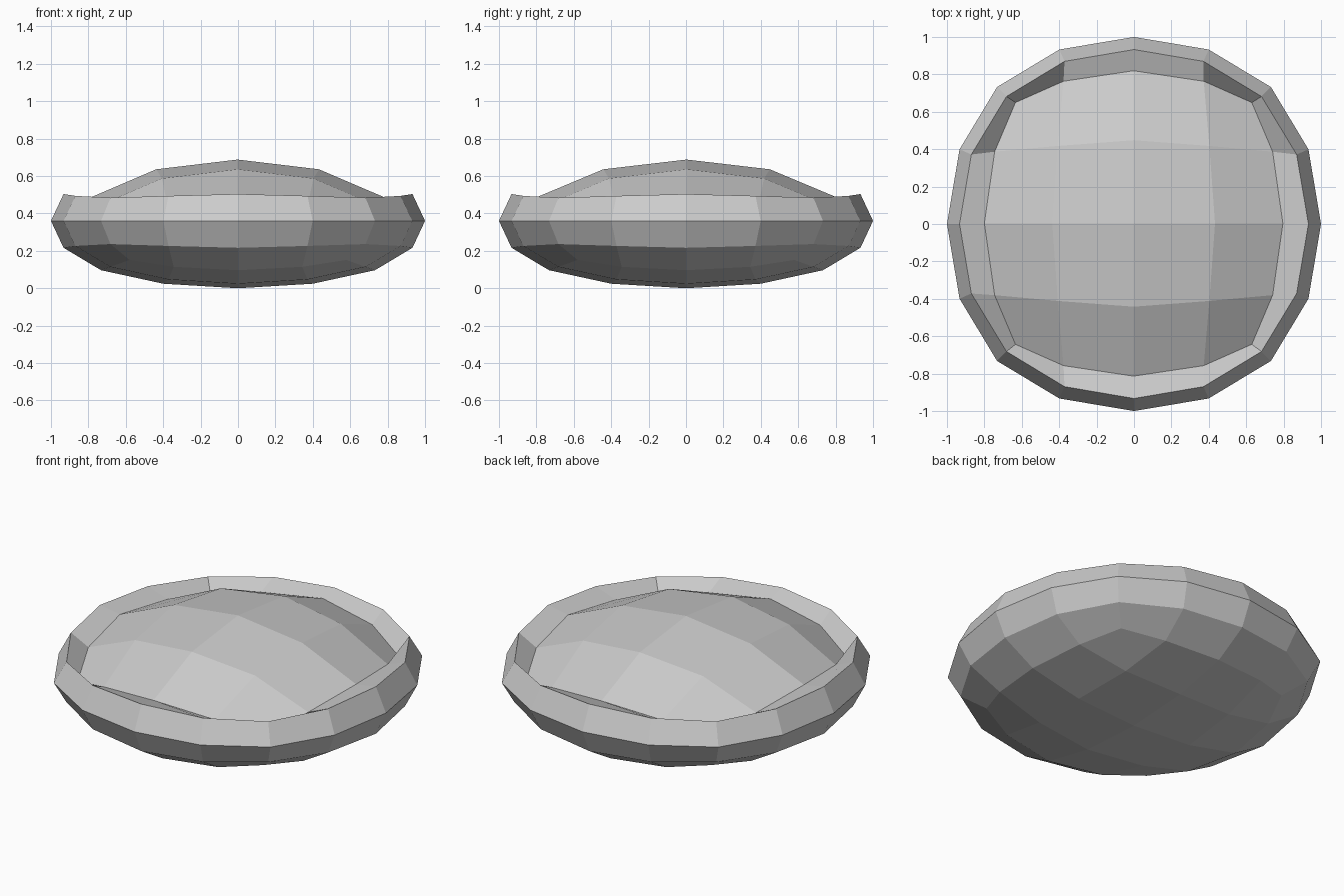
import bpy

if "Cube" in bpy.data.objects:
    bpy.data.objects.remove(bpy.data.objects["Cube"])

# Rounded pebble body: a cube subdivided twice into a soft ball
bpy.ops.mesh.primitive_cube_add(size=2)
body = bpy.context.object
body.name = "lens_body"
sub = body.modifiers.new("round", 'SUBSURF')
sub.levels = 2
sub.use_limit_surface = False
bpy.ops.object.modifier_apply(modifier=sub.name)

verts = body.data.vertices
radius = max(v.co.x for v in verts)
for v in verts:
    v.co /= radius

# The cap is the grid that came from the cube's top side
cap = [v for v in verts if v.co.z > max(abs(v.co.x), abs(v.co.y)) - 0.001]
cap_ids = {v.index for v in cap}

for v in verts:
    x, y, z = v.co
    if v.index in cap_ids:
        # Widened, lowered dome sunk inside the rim
        v.co = (x * 1.09 - 0.002, y * 1.115 + 0.003, 0.688 - 0.775 * (1 - z))
    else:
        # Flattened bowl and rim
        v.co = (x, y, 0.36 + 0.36 * z)

bpy.ops.object.shade_flat()
